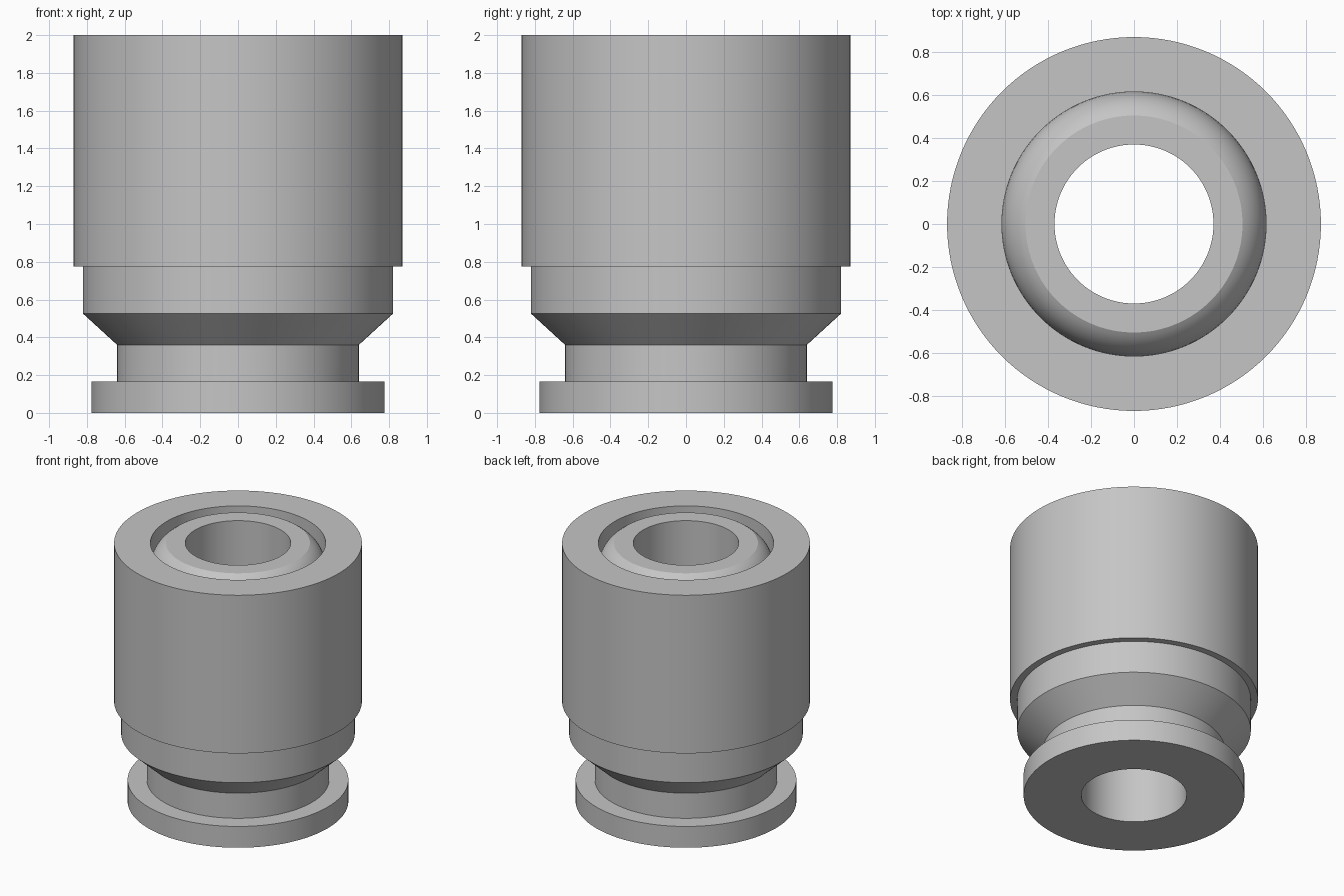
import bpy
import bmesh
import math

cube = bpy.data.objects.get("Cube")
if cube:
    bpy.data.objects.remove(cube, do_unlink=True)

SEGMENTS = 128

# Plain grey
grey = bpy.data.materials.new("grey")
grey.use_nodes = True
colour = (0.56, 0.56, 0.56, 1)
grey.diffuse_color = colour
grey.node_tree.nodes["Principled BSDF"].inputs["Base Color"].default_value = colour


def lathe(name, profile):
    """Turn a closed (radius, height) profile around the z axis."""
    bm = bmesh.new()
    rings = []
    for i in range(SEGMENTS):
        a = 2 * math.pi * i / SEGMENTS
        rings.append([bm.verts.new((r * math.cos(a), r * math.sin(a), z)) for r, z in profile])
    n = len(profile)
    for i in range(SEGMENTS):
        here, after = rings[i], rings[(i + 1) % SEGMENTS]
        for j in range(n):
            k = (j + 1) % n
            bm.faces.new((here[j], after[j], after[k], here[k]))
    bmesh.ops.recalc_face_normals(bm, faces=bm.faces)
    mesh = bpy.data.meshes.new(name)
    bm.to_mesh(mesh)
    bm.free()
    mesh.materials.append(grey)
    obj = bpy.data.objects.new(name, mesh)
    bpy.context.collection.objects.link(obj)
    bpy.ops.object.select_all(action="DESELECT")
    obj.select_set(True)
    bpy.context.view_layer.objects.active = obj
    bpy.ops.object.shade_smooth_by_angle(angle=math.radians(25))
    return obj


# Bottom flange, neck, cone, collar and wide sleeve
BORE, GROOVE, LIP = 0.37, 0.615, 0.22
outside = [(BORE, 0), (0.775, 0), (0.775, 0.165), (0.64, 0.165), (0.64, 0.36),
           (0.82, 0.525), (0.82, 0.775), (0.87, 0.775), (0.87, 2), (GROOVE, 2)]

# Rounded inner lip rising from the bottom of the groove to the top of the bore
start = math.radians(60)
groove_z = 2 - LIP * math.sin(start)
lip = []
for i in range(13):
    a = start * i / 12
    lip.append((GROOVE - LIP + LIP * math.cos(a), groove_z + LIP * math.sin(a)))

lathe("turned_bushing", outside + lip + [(BORE, 2)])
